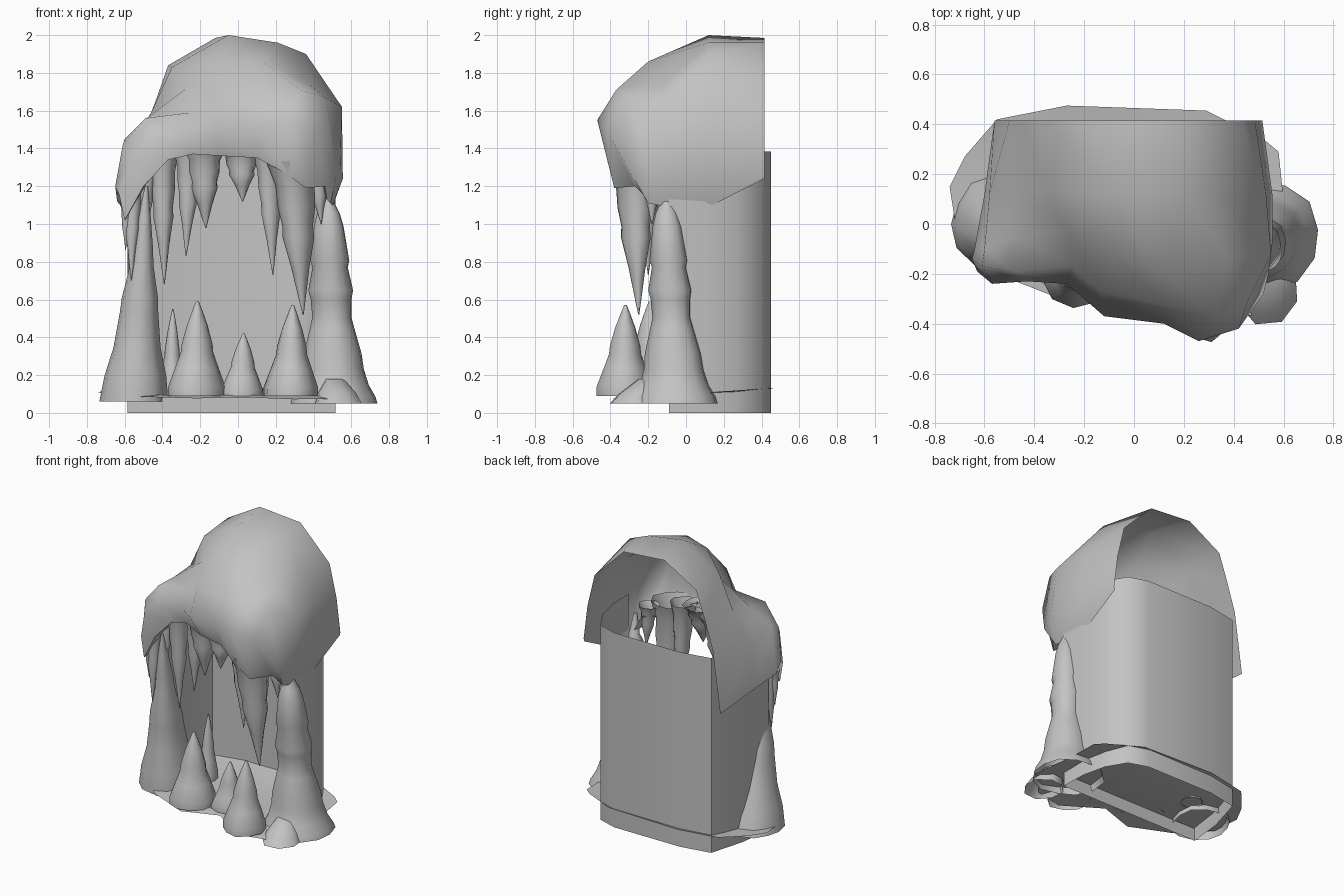
import bpy
import bmesh
import math
import random
from mathutils import Vector

random.seed(4)

old = bpy.data.objects.get("Cube")
if old:
    bpy.data.objects.remove(old, do_unlink=True)

stone = bpy.data.materials.new("grey stone")
stone.use_nodes = True
grey = (0.55, 0.55, 0.55, 1)
stone.diffuse_color = grey
stone.node_tree.nodes["Principled BSDF"].inputs["Base Color"].default_value = grey


def finish(name, bm, angle):
    """Turn a bmesh into a named, smooth shaded stone object."""
    bmesh.ops.recalc_face_normals(bm, faces=bm.faces)
    mesh = bpy.data.meshes.new(name)
    bm.to_mesh(mesh)
    bm.free()
    mesh.materials.append(stone)
    obj = bpy.data.objects.new(name, mesh)
    bpy.context.collection.objects.link(obj)
    bpy.ops.object.select_all(action="DESELECT")
    obj.select_set(True)
    bpy.context.view_layer.objects.active = obj
    bpy.ops.object.shade_smooth_by_angle(angle=math.radians(angle))
    return obj


def loft(name, rows, closed=False, cap_end=False, angle=40):
    """Skin equal length rows of points with quads."""
    bm = bmesh.new()
    rings = [[bm.verts.new(point) for point in row] for row in rows]
    count = len(rings[0])
    for lower, upper in zip(rings, rings[1:]):
        for i in range(count if closed else count - 1):
            j = (i + 1) % count
            bm.faces.new((lower[i], lower[j], upper[j], upper[i]))
    if cap_end:
        bm.faces.new(rings[-1])
    return finish(name, bm, angle)


def spike(name, base, tip, profile, sides=10, rough=0.08):
    """Leaning tapered rock; profile holds (height fraction, radius)."""
    base, tip = Vector(base), Vector(tip)
    turn = random.random()
    wobble = [1 + random.uniform(-rough, rough) for _ in range(sides)]
    rows = []
    for fraction, radius in profile:
        centre = base.lerp(tip, fraction)
        row = []
        for i in range(sides):
            a = math.tau * (i + turn) / sides
            r = radius * wobble[i]
            row.append(centre + Vector((r * math.cos(a), r * math.sin(a), 0)))
        rows.append(row)
    return loft(name, rows, closed=True, cap_end=True, angle=65)


# Back wall: open sheet wrapping the rear and both sides
wall_plan = [(-.585, -.09), (-.56, .15), (-.486, .41), (-.27, .45), (.25, .45),
             (.39, .405), (.47, .27), (.51, .1), (.515, -.09)]
loft("back_wall", [[(x, y, z) for x, y in wall_plan] for z in (0, 1.385)], angle=62)

# Front sill closing the base below the floor
loft("front_sill", [[(x, -.09, z) for x in (-.585, .515)] for z in (0, .09)])

# Floor: thin uneven sheet reaching past the wall
floor_plan = [(-.55, .42), (-.27, .475), (.29, .455), (.52, .34), (.58, .29),
              (.6, .1), (.66, -.2), (.5, -.36), (.3, -.4), (.03, -.25),
              (-.22, -.33), (-.5, -.22), (-.71, -.04), (-.74, .15), (-.68, .27)]


def floor_ring(scale, height, lift):
    return [(x * scale, y * scale, height + lift * y) for x, y in floor_plan]


loft("floor", [floor_ring(1, .1, .07), floor_ring(.75, .1, .02),
               floor_ring(.35, .09, 0)], closed=True, cap_end=True)

# Overhanging roof: arches from the open back to the brow, then the lip
back_arch = [(-.56, 1.01), (-.5, 1.45), (-.44, 1.64), (-.37, 1.84), (-.12, 1.985),
             (.2, 1.96), (.43, 1.73), (.485, 1.5), (.515, 1.26), (.51, 1.24)]
mid_arch = [(-.6, 1.07), (-.58, 1.4), (-.46, 1.59), (-.35, 1.83), (-.05, 2),
            (.21, 1.96), (.36, 1.9), (.53, 1.64), (.555, 1.25), (.5, 1.09)]
shoulder = [(-.64, -.1, 1.12), (-.6, -.1, 1.45), (-.47, -.05, 1.57),
            (-.27, -.02, 1.72), (-.08, -.12, 1.86), (.13, -.2, 1.86),
            (.38, -.13, 1.74), (.55, -.12, 1.62), (.555, -.08, 1.24),
            (.5, -.08, 1.09)]
brow_top = [(-.65, -.14, 1.2), (-.61, -.17, 1.42), (-.49, -.19, 1.56),
            (-.25, -.17, 1.59), (-.13, -.27, 1.67), (.14, -.33, 1.69),
            (.33, -.37, 1.71), (.46, -.3, 1.67), (.54, -.2, 1.26),
            (.5, -.15, 1.1)]
brow = [(-.63, -.19, 1.16), (-.57, -.24, 1.35), (-.43, -.23, 1.45),
        (-.27, -.24, 1.47), (-.12, -.37, 1.5), (.12, -.4, 1.5),
        (.26, -.47, 1.55), (.42, -.42, 1.5), (.52, -.28, 1.25),
        (.49, -.2, 1.11)]
lip = [(-.6, -.2, 1.02), (-.5, -.22, 1.2), (-.37, -.22, 1.34),
       (-.24, -.23, 1.37), (-.08, -.31, 1.36), (.1, -.34, 1.35),
       (.25, -.39, 1.27), (.36, -.38, 1.19), (.46, -.27, 1.2),
       (.47, -.2, 1.13)]
inner_lip = [(x * .92, y + .17, z + .04) for x, y, z in lip]
loft("cave_roof", [[(x, .415, z) for x, z in back_arch],
                   [(x, .12, z) for x, z in mid_arch],
                   shoulder, brow_top, brow, lip, inner_lip], angle=50)

# Tall stalagmites at both sides of the mouth
spike("left_column", (.52, -.05, .05), (.475, -.11, 1.25),
      [(0, .235), (.03, .225), (.08, .19), (.15, .165), (.22, .155), (.33, .12),
       (.38, .105), (.46, .11), (.5, .12), (.6, .095), (.63, .105),
       (.78, .08), (.84, .06), (.88, .035), (1, .012)], sides=12)
spike("right_column", (-.55, .01, .06), (-.485, -.16, 1.2),
      [(0, .19), (.03, .185), (.12, .17), (.25, .13), (.42, .105), (.48, .1),
       (.63, .065), (.72, .055), (.85, .035), (1, .008)], sides=12)

# Low mound at the foot of the left column
spike("foot_mound", (.53, -.27, .05), (.51, -.2, .18),
      [(0, .13), (.4, .11), (1, .05)], sides=8)

# Small stalagmites: position, height, base radius
bumpy = [(0, 1), (.1, 1), (.3, .76), (.46, .57), (.55, .54), (.75, .36),
         (.9, .18), (1, .05)]
for x, y, top, radius in [(-.225, -.19, .59, .15), (.28, -.32, .57, .145),
                          (.02, -.13, .42, .11), (-.355, .16, .55, .07)]:
    spike("small_stalagmite", (x, y, .09), (x + .01, y, top),
          [(t, r * radius) for t, r in bumpy])

# Stalactites: top point, tip point, radius
hanging = [(0, 1.4), (.15, 1), (.3, .95), (.42, .78), (.5, .8), (.7, .45),
           (.88, .2), (1, .03)]
for top, tip, radius in [((-.555, -.13, 1.25), (-.565, -.155, .7), .05),
                         ((-.59, -.15, 1.12), (-.595, -.15, .86), .03),
                         ((-.49, -.1, 1.36), (-.5, -.13, .88), .05),
                         ((-.4, -.1, 1.39), (-.39, -.1, .68), .062),
                         ((-.26, -.1, 1.39), (-.275, -.1, .83), .062),
                         ((-.18, -.12, 1.4), (-.17, -.13, .98), .09),
                         ((.02, -.2, 1.4), (.025, -.23, 1.12), .085),
                         ((.16, -.2, 1.38), (.185, -.2, .73), .062),
                         ((.29, -.27, 1.33), (.345, -.25, .52), .1),
                         ((.42, -.18, 1.3), (.44, -.18, 1), .05)]:
    spike("stalactite", top, tip, [(t, r * radius) for t, r in hanging])
